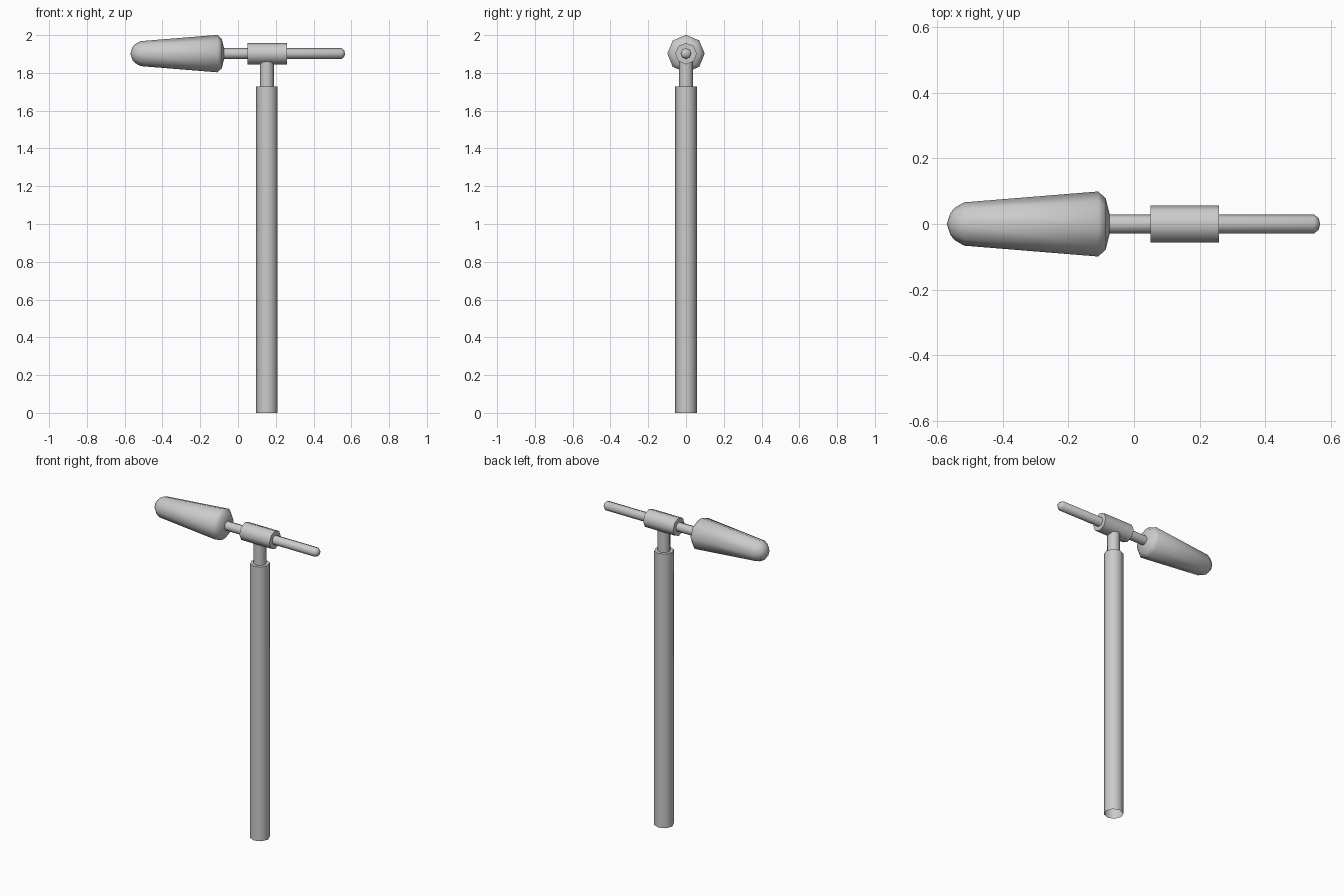
import bpy, bmesh, math

if "Cube" in bpy.data.objects:
    bpy.data.objects.remove(bpy.data.objects["Cube"])

SIDES = 8
POST_X, HUB_Z = 0.153, 1.902


def lathe(name, profile, origin, axis, sides=SIDES):
    """Revolve (distance along axis, radius) points; zero radius closes to a tip."""
    bm = bmesh.new()
    rings = []
    for d, r in profile:
        ring = []
        for i in range(1 if r == 0 else sides):
            a = 2 * math.pi * i / sides
            u, v = r * math.cos(a), r * math.sin(a)
            p = (d, u, v) if axis == 'X' else (u, v, d)
            ring.append(bm.verts.new([o + c for o, c in zip(origin, p)]))
        rings.append(ring)
    for a, b in zip(rings, rings[1:]):
        for i in range(sides):
            j = (i + 1) % sides
            if len(a) == 1:
                bm.faces.new((a[0], b[j], b[i]))
            elif len(b) == 1:
                bm.faces.new((a[i], a[j], b[0]))
            else:
                bm.faces.new((a[i], a[j], b[j], b[i]))
    bmesh.ops.recalc_face_normals(bm, faces=bm.faces)
    mesh = bpy.data.meshes.new(name)
    bm.to_mesh(mesh)
    bm.free()
    obj = bpy.data.objects.new(name, mesh)
    bpy.context.collection.objects.link(obj)
    bpy.ops.object.select_all(action='DESELECT')
    obj.select_set(True)
    bpy.context.view_layer.objects.active = obj
    bpy.ops.object.shade_smooth_by_angle(angle=math.radians(50))
    return obj


# Upright: open-bottomed post and the thinner neck
lathe("post", [(0, 0.057), (1.728, 0.057), (1.728, 0)], (POST_X, 0, 0), 'Z')
lathe("neck", [(1.72, 0.037), (1.88, 0.037)], (POST_X, 0, 0), 'Z')

# Horizontal hub sleeve and the rod running through it
lathe("hub", [(0.05, 0), (0.05, 0.057), (0.259, 0.057), (0.259, 0)], (0, 0, HUB_Z), 'X')
lathe("rod", [(-0.09, 0.029), (0.548, 0.029), (0.562, 0.018), (0.567, 0)],
      (0, 0, HUB_Z), 'X')

# Tapered head with rounded ends
lathe("head", [(-0.57, 0), (-0.559, 0.034), (-0.545, 0.05), (-0.517, 0.066),
               (-0.109, 0.099), (-0.086, 0.078), (-0.074, 0.03), (-0.073, 0)],
      (0, 0, HUB_Z), 'X')
